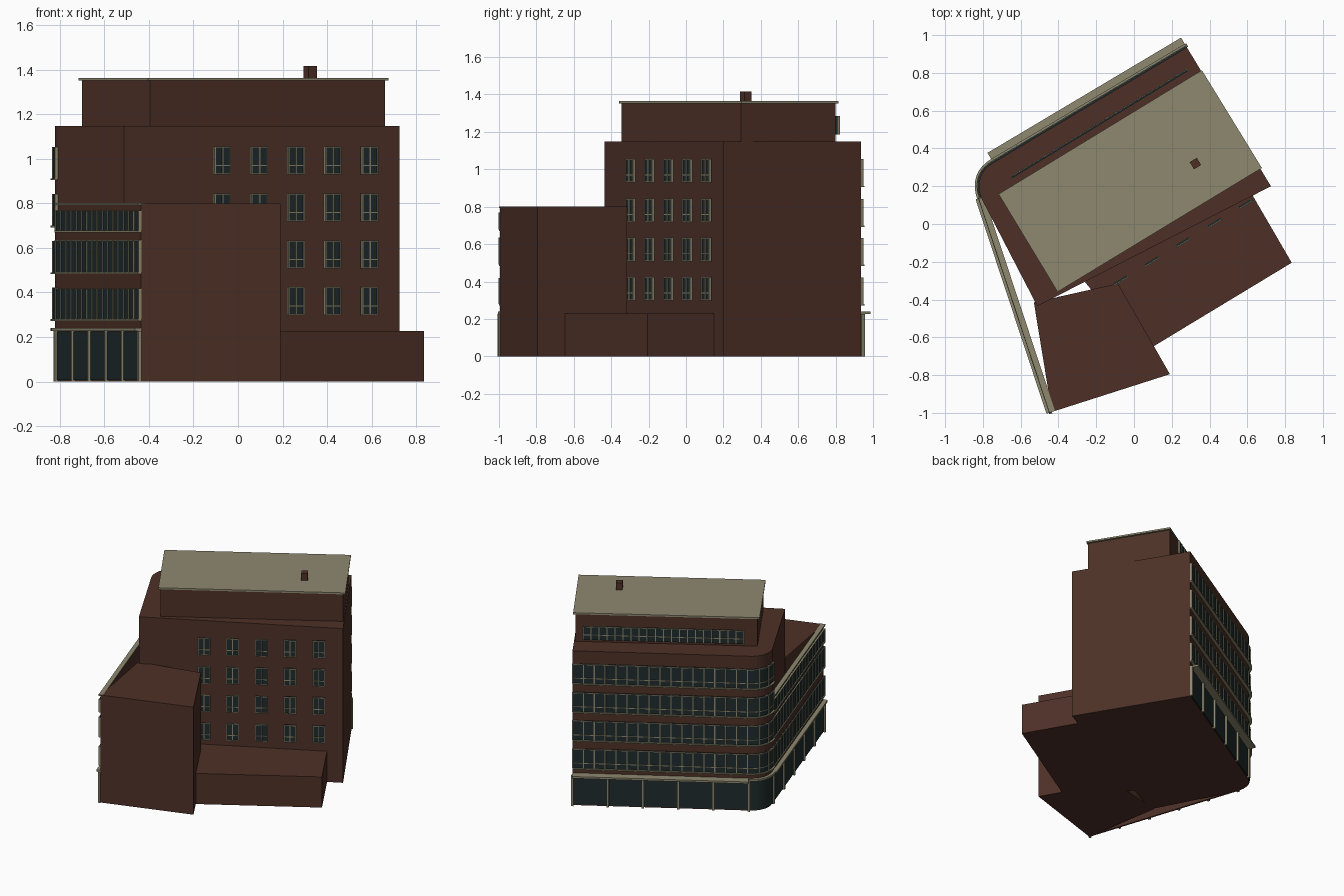
import bpy, bmesh
from mathutils import Vector

old = bpy.data.objects.get("Cube")
if old:
    bpy.data.objects.remove(old, do_unlink=True)


def material(name, rgb):
    m = bpy.data.materials.new(name)
    m.use_nodes = True
    m.diffuse_color = (*rgb, 1)
    bsdf = m.node_tree.nodes["Principled BSDF"]
    bsdf.inputs["Base Color"].default_value = (*rgb, 1)
    bsdf.inputs["Roughness"].default_value = 0.8
    return m


BRICK = material("brown brick", (0.075, 0.030, 0.020))
STONE = material("beige stone", (0.27, 0.25, 0.16))
GLASS = material("dark glass", (0.014, 0.024, 0.025))


def part(name, prisms, mat):
    """One object from a list of (outline, bottom, top) prisms."""
    bm = bmesh.new()
    for outline, z0, z1 in prisms:
        low = [bm.verts.new((p[0], p[1], z0)) for p in outline]
        high = [bm.verts.new((p[0], p[1], z1)) for p in outline]
        bm.faces.new(low)
        bm.faces.new(high)
        for i in range(len(low)):
            j = (i + 1) % len(low)
            bm.faces.new((low[i], low[j], high[j], high[i]))
    bmesh.ops.recalc_face_normals(bm, faces=bm.faces)
    mesh = bpy.data.meshes.new(name)
    bm.to_mesh(mesh)
    bm.free()
    mesh.materials.append(mat)
    obj = bpy.data.objects.new(name, mesh)
    bpy.context.collection.objects.link(obj)
    return obj


def outward(a, b):
    d = (b - a).normalized()
    return Vector((d.y, -d.x))


def shifted(path, off):
    """Path moved outward with mitred joints."""
    normals = [outward(a, b) for a, b in zip(path, path[1:])]
    result = []
    for i, p in enumerate(path):
        n0, n1 = normals[max(i - 1, 0)], normals[min(i, len(normals) - 1)]
        n = (n0 + n1).normalized()
        result.append(p + n * off / n.dot(n0))
    return result


def ribbon(path, inner, outer, z0, z1):
    a, b = shifted(path, inner), shifted(path, outer)
    return [((a[i], a[i + 1], b[i + 1], b[i]), z0, z1) for i in range(len(path) - 1)]


def posts(path, step, width, inner, outer, z0, z1):
    """Upright bars spaced evenly along a path, both ends included."""
    total = sum((b - a).length for a, b in zip(path, path[1:]))
    count = max(1, round(total / step))
    result = []
    for k in range(count + 1):
        s = total * k / count
        for i, (a, b) in enumerate(zip(path, path[1:])):
            length = (b - a).length
            if s <= length + 1e-6 or i == len(path) - 2:
                d = (b - a) / length
                c = a + d * s
                result += ribbon([c - d * width / 2, c + d * width / 2], inner, outer, z0, z1)
                break
            s -= length
    return result


def pts(*pairs):
    return [Vector(p) for p in pairs]


# Street facade line: straight back, rounded corner, slanting wing
back_end, corner, curve_end = pts((-0.745, 0.325), (-0.85, 0.262), (-0.81, 0.14))
back = [Vector((0.28, 0.935)), back_end]
curve = []
for i in range(9):
    t = i / 8
    curve.append(back_end * (1 - t) ** 2 + corner * 2 * t * (1 - t) + curve_end * t * t)
wing = [curve_end, Vector((-0.435, -0.995))]
round_front = back[:1] + curve
whole_front = round_front + wing[1:]

# Brick masses
part("main_block", [(round_front + pts((-0.512, -0.435), (0.725, 0.20)), 0, 1.148)], BRICK)
part("stair_block", [(pts((-0.435, -0.995), (0.19, -0.795), (-0.085, -0.315), (-0.53, -0.415)), 0, 0.8)], BRICK)
part("low_annex", [(pts((0.835, -0.205), (0.05, -0.68), (-0.26, -0.307), (0.55, 0.18), (0.62, 0.165)), 0, 0.228)], BRICK)
part("wing_wall", ribbon(wing, -0.012, 0, 0, 0.795), BRICK)
penthouse = pts((0.35, 0.80), (-0.70, 0.16), (-0.395, -0.345), (0.66, 0.295))
part("penthouse", [(penthouse, 1.14, 1.352)], BRICK)
centre = sum(penthouse, Vector((0, 0))) / 4
part("penthouse_roof", [([centre + (p - centre) * 1.025 for p in penthouse], 1.352, 1.364)], STONE)

# Chimney, aligned with the penthouse
along = (penthouse[0] - penthouse[1]).normalized() * 0.022
across = Vector((-along.y, along.x))
c = Vector((0.325, 0.32))
part("chimney", [((c + along + across, c - along + across, c - along - across, c + along - across), 1.36, 1.417)], BRICK)

# Ground floor shop front and canopy
part("shop_glass", ribbon(whole_front, 0, 0.006, 0.008, 0.225), GLASS)
part("shop_posts", posts(back, 0.25, 0.016, 0, 0.02, 0, 0.226)
     + posts(wing, 0.23, 0.016, 0, 0.016, 0, 0.226), STONE)
part("canopy", ribbon(back, 0, 0.06, 0.226, 0.24) + ribbon(curve, 0, 0.022, 0.226, 0.24)
     + ribbon(wing, 0, 0.03, 0.226, 0.24), STONE)
part("wing_coping", ribbon(wing, -0.018, 0.014, 0.792, 0.802), STONE)


# Continuous window bands
def window_band(name, path, z0, z1, step, transom=True, inner=0.0):
    part(name + "_glass", ribbon(path, inner, inner + 0.009, z0, z1), GLASS)
    bars = posts(path, step, 0.007, inner, inner + 0.014, z0, z1)
    bars += ribbon(path, inner, inner + 0.012, z1 - 0.005, z1)
    if transom:
        bars += ribbon(path, inner, inner + 0.012, z0 + 0.035, z0 + 0.04)
    part(name + "_frame", bars, STONE)


floors = (0.28, 0.49, 0.70, 0.912)
for n, z in enumerate(floors, 1):
    window_band(f"main_band_{n}", round_front, z, z + 0.142, 0.075)
    part(f"main_sill_{n}", ribbon(round_front, 0, 0.022, z - 0.008, z), STONE)
for n, (z0, z1) in enumerate(((0.28, 0.418), (0.492, 0.635), (0.678, 0.768)), 1):
    window_band(f"wing_band_{n}", wing, z0, z1, 0.075, False)
    part(f"wing_sill_{n}", ribbon(wing, 0, 0.016, z0 - 0.008, z0), STONE)
window_band("penthouse_band", pts((0.285, 0.805), (-0.645, 0.238)), 1.185, 1.285, 0.055, True, 0.004)

# Punched windows on the courtyard side
first, last = pts((-0.072, -0.298), (0.59, 0.108))
side = (last - first).normalized()
panes, frames = [], []
for z in floors:
    z0, z1 = z + 0.018, z + 0.144
    for k in range(5):
        mid = first.lerp(last, k / 4)
        span = [mid - side * 0.04, mid + side * 0.04]
        panes += ribbon(span, -0.004, 0.004, z0, z1)
        frames += posts(span, 0.04, 0.006, -0.006, 0.008, z0, z1)
        for h in (z0, z0 + 0.038, z1 - 0.005):
            frames += ribbon(span, -0.006, 0.008, h, h + 0.005)
part("court_window_panes", panes, GLASS)
part("court_window_frames", frames, STONE)
